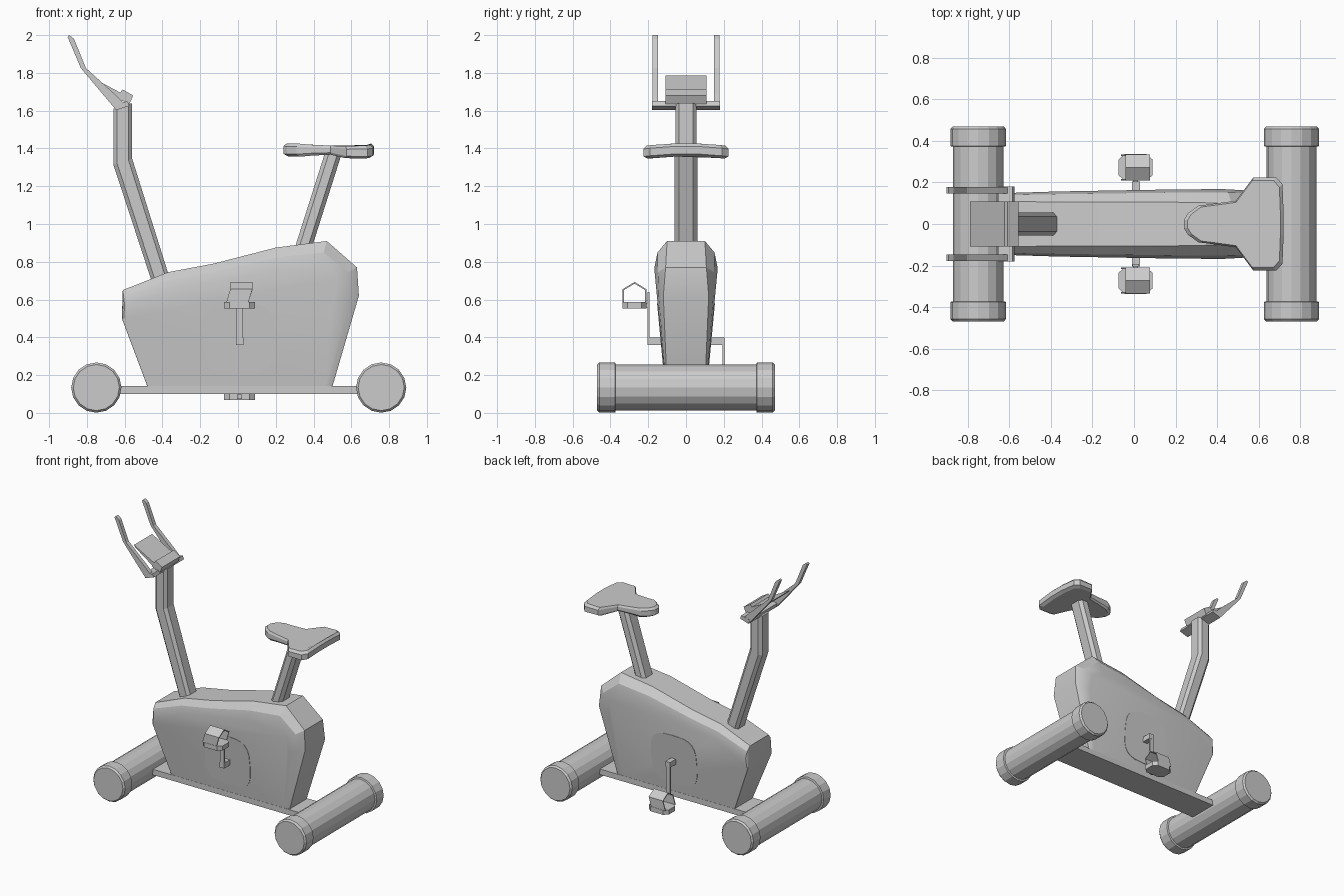
import bpy, bmesh, math
from mathutils import Vector

if "Cube" in bpy.data.objects:
    bpy.data.objects.remove(bpy.data.objects["Cube"])

grey = bpy.data.materials.new("light grey")
grey.diffuse_color = (0.6, 0.6, 0.6, 1)
grey.use_nodes = True
grey.node_tree.nodes["Principled BSDF"].inputs["Base Color"].default_value = grey.diffuse_color


def loft(name, rings, smooth=None, closed=False):
    """Skin a list of equal-length point rings and cap the ends."""
    bm = bmesh.new()
    vs = [[bm.verts.new(p) for p in r] for r in rings]
    n = len(vs[0])
    pairs = list(zip(vs, vs[1:])) + ([(vs[-1], vs[0])] if closed else [])
    for a, b in pairs:
        for i in range(n):
            j = (i + 1) % n
            bm.faces.new((a[i], a[j], b[j], b[i]))
    if not closed:
        bm.faces.new(vs[0])
        bm.faces.new(vs[-1])
    bmesh.ops.recalc_face_normals(bm, faces=bm.faces)
    me = bpy.data.meshes.new(name)
    bm.to_mesh(me)
    bm.free()
    me.materials.append(grey)
    ob = bpy.data.objects.new(name, me)
    bpy.context.collection.objects.link(ob)
    if smooth:
        bpy.ops.object.select_all(action='DESELECT')
        ob.select_set(True)
        bpy.context.view_layer.objects.active = ob
        bpy.ops.object.shade_smooth_by_angle(angle=math.radians(smooth))
    return ob


def prism_y(name, pts, y0, y1):
    return loft(name, [[(x, y, z) for x, z in pts] for y in (y0, y1)])


def box(name, x0, x1, y0, y1, z0, z1):
    return prism_y(name, [(x0, z0), (x1, z0), (x1, z1), (x0, z1)], y0, y1)


def post(name, path, hx, hy, c):
    """Vertical-ish tube with a chamfered rectangular section; path is (x, z, slope)."""
    sec = [(-hx, -hy + c), (-hx + c, -hy), (hx - c, -hy), (hx, -hy + c),
           (hx, hy - c), (hx - c, hy), (-hx + c, hy), (-hx, hy - c)]
    return loft(name, [[(x + u, v, z + s * u) for u, v in sec] for x, z, s in path])


# Stabiliser legs with wider end caps
profile = [(.47, .122), (.458, .133), (.375, .133), (.372, .121)]
profile = [(-y, r) for y, r in profile] + profile[::-1]
for name, cx in (("front_leg", -.75), ("rear_leg", .758)):
    loft(name, [[(cx + r * math.cos(math.tau * i / 16), y,
                  .134 + r * math.sin(math.tau * i / 16)) for i in range(16)]
                for y, r in profile])

# Base plate joining the legs
box("base_plate", -.68, .68, -.11, .11, .10, .142)


# Housing: centre rim, rounded shoulder and sloping flat sides
def side_y(z):
    return .12 + .095 * (z - .26)


rim = [(-.48, .14, .105), (.50, .14, .10), (.64, .62, .12), (.63, .77, .108),
       (.47, .91, .10), (.20, .875, .105), (-.13, .79, .105), (-.37, .745, .105),
       (-.61, .65, .11), (-.615, .50, .138)]
flat = [(-.47, .14), (.46, .14), (.53, .60), (.52, .71), (.43, .765), (.20, .75),
        (-.13, .69), (-.37, .645), (-.60, .57), (-.605, .50)]


def housing_ring(t, ty, sgn):
    return [(x + (u - x) * t, sgn * (e + (side_y(w) - e) * ty), z + (w - z) * t)
            for (x, z, e), (u, w) in zip(rim, flat)]


steps = [(1, 1), (.42, .75), (0, 0)]
loft("housing", [housing_ring(a, b, -1) for a, b in steps]
     + [housing_ring(a, b, 1) for a, b in steps[::-1]], smooth=25)

# Thin rounded crank covers lying on the sloping sides
for name, s in (("right_crank_cover", -1), ("left_crank_cover", 1)):
    pts = []
    for i in range(24):
        a = math.tau * i / 24
        c, d = math.cos(a), math.sin(a)
        pts.append((.005 + .19 * math.copysign(abs(c) ** .6, c),
                    .39 + .19 * math.copysign(abs(d) ** .6, d)))
    loft(name, [[(x, s * (side_y(z) + o), z) for x, z in pts] for o in (-.01, .003)])

# Crank axle, arms and strapped pedals
box("crank_axle", -.01, .028, -.205, .205, .36, .40)
octagon = [(-.075, .235), (-.075, .31), (-.045, .337), (.06, .337),
           (.09, .31), (.09, .235), (.06, .21), (-.045, .21)]
outer = [(.335, 0), (.335, .07), (.272, .108), (.21, .07), (.21, 0)]
inner = [(.217, 0), (.217, .066), (.272, .099), (.328, .066), (.328, 0)]
for side, s, z, lo, hi in (("right", -1, .552, .36, .64), ("left", 1, .067, .12, .40)):
    box(side + "_crank_arm", -.008, .025, s * .192, s * .204, lo, hi)
    loft(side + "_pedal", [[(x, s * y, z + h) for x, y in octagon] for h in (0, .035)])
    loft(side + "_pedal_strap", [[(x + .35 * (h if h < .05 else .06), s * y, z + .033 + h)
                                  for y, h in outer + inner] for x in (-.062, .055)])
    box(side + "_pedal_spindle", -.004, .02, s * .195, s * .225, z + .006, z + .03)

# Seat post and saddle
post("seat_post", [(.335, .84, 0), (.508, 1.385, 0)], .045, .06, .022)
half = [(.24, .02), (.26, .052), (.31, .088), (.38, .097), (.49, .112),
        (.575, .225), (.685, .225), (.715, .19), (.72, .06)]
outline = half + [(x, -y) for x, y in half[::-1]]


def saddle_ring(k, z, droop, wave):
    # tips droop, the waist is thinner than nose and tail
    out = []
    for x, y in outline:
        waist = max(0, 1 - abs(x - .46) / .14)
        out.append((.5 + (x - .5) * k, y * k, z - droop * (abs(y) / .225) ** 2 + wave * waist))
    return out


loft("saddle", [saddle_ring(.90, 1.358, .012, .015), saddle_ring(1, 1.372, .015, .012),
                saddle_ring(1, 1.412, .015, -.008), saddle_ring(.93, 1.427, .012, -.012)])

# Bent handlebar post
post("handlebar_post", [(-.395, .66, 0), (-.61, 1.33, .3), (-.61, 1.625, .3)],
     .05, .056, .02)

# Handlebar crossbar and the two upright grips
prism_y("handlebar_crossbar", [(-.645, 1.603), (-.575, 1.625), (-.585, 1.65), (-.655, 1.635)],
        -.18, .18)
grip = [(-.645, 1.603), (-.60, 1.635), (-.655, 1.69), (-.805, 1.825),
        (-.868, 1.98), (-.893, 2.0), (-.902, 1.99), (-.832, 1.825)]
for name, s in (("right_grip", -1), ("left_grip", 1)):
    prism_y(name, grip, s * .148, s * .178)

# Tilted console screen with a lower ledge
prism_y("console", [(-.79, 1.785), (-.78, 1.77), (-.60, 1.645), (-.585, 1.675)], -.108, .108)
prism_y("console_ledge", [(-.625, 1.695), (-.61, 1.712), (-.555, 1.68), (-.575, 1.635),
                          (-.64, 1.665)], -.108, .108)
